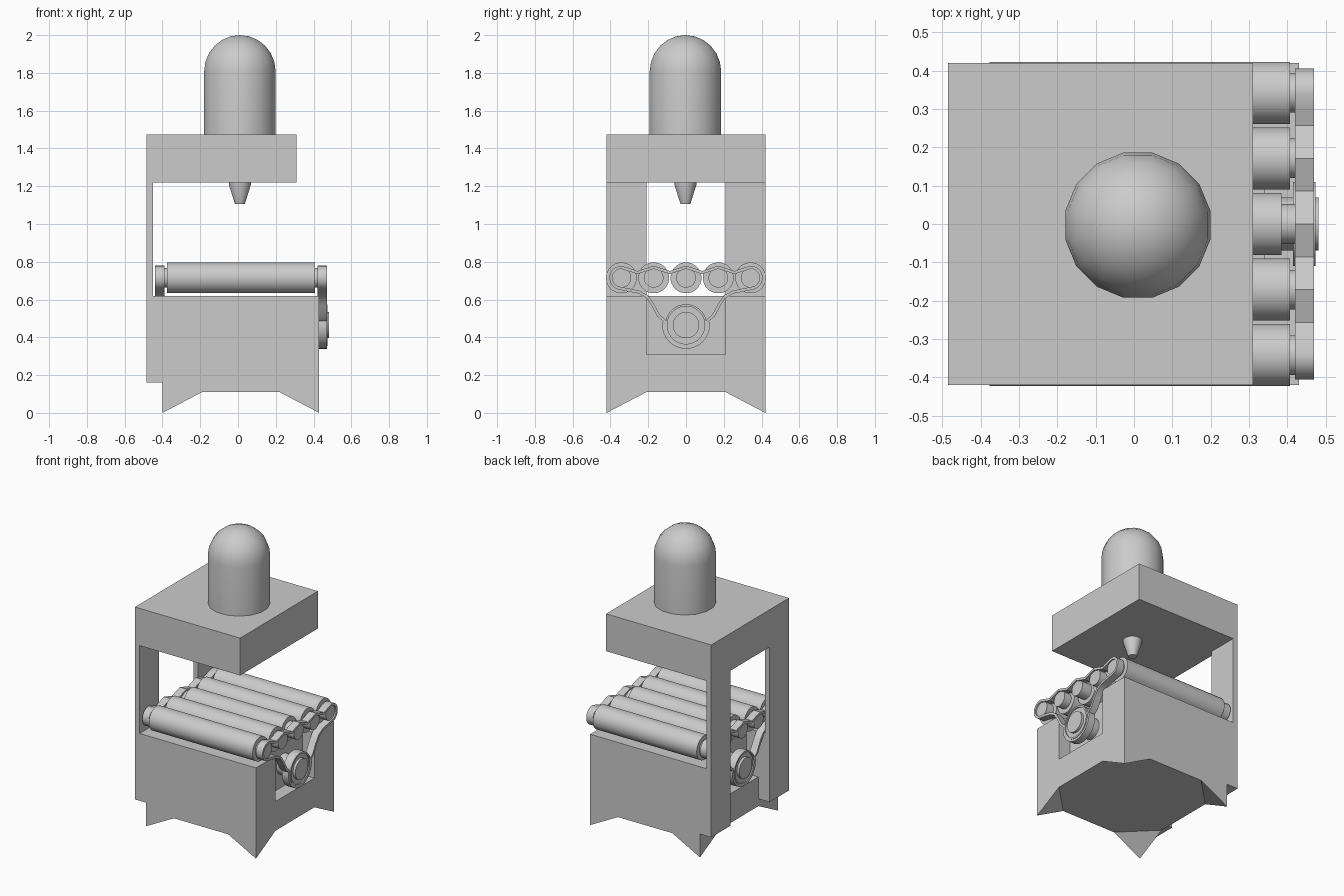
import bpy, bmesh, math
from mathutils import Vector, Matrix

if "Cube" in bpy.data.objects:
    bpy.data.objects.remove(bpy.data.objects["Cube"])

CX = 0.015  # middle of the conveyor bed


def finish(name, bm, smooth=False):
    bmesh.ops.recalc_face_normals(bm, faces=bm.faces[:])
    me = bpy.data.meshes.new(name)
    bm.to_mesh(me)
    bm.free()
    ob = bpy.data.objects.new(name, me)
    bpy.context.collection.objects.link(ob)
    if smooth:
        bpy.ops.object.select_all(action='DESELECT')
        ob.select_set(True)
        bpy.context.view_layer.objects.active = ob
        bpy.ops.object.shade_smooth_by_angle(angle=math.radians(35))
    return ob


def box(name, x, y, z):
    bm = bmesh.new()
    bmesh.ops.create_cube(bm, size=1)
    for v in bm.verts:
        v.co = Vector([(a + b) / 2 + c * (b - a) for c, (a, b) in zip(v.co, (x, y, z))])
    return finish(name, bm)


def lathe(name, profile, sides, mat):
    # rings of (radius, height); radius 0 closes to a point
    bm = bmesh.new()
    rings = []
    for r, h in profile:
        if r == 0:
            rings.append([bm.verts.new((0, 0, h))] * sides)
        else:
            rings.append([bm.verts.new((r * math.cos(a), r * math.sin(a), h))
                          for a in [2 * math.pi * (i + .5) / sides for i in range(sides)]])
    for lo, hi in zip(rings, rings[1:]):
        for i in range(sides):
            j = (i + 1) % sides
            q = list(dict.fromkeys([lo[i], lo[j], hi[j], hi[i]]))
            bm.faces.new(q)
    for r in (rings[0], rings[-1]):
        if r[0] is not r[1]:
            bm.faces.new(r)
    bmesh.ops.transform(bm, matrix=mat, verts=bm.verts[:])
    return finish(name, bm, True)


def x_lathe(name, profile, y, z, sides=24, s=1):
    # turned part along x, heights measured from the middle, flipped by s
    m = Matrix.Translation((CX, y, z)) @ Matrix.Rotation(s * math.pi / 2, 4, 'Y')
    return lathe(name, profile, sides, m)


# base with four pointed corner feet
x0, x1, Y, zb, zt = -0.40, 0.43, 0.42, 0.11, 0.62
bm = bmesh.new()
corners = [Vector(c) for c in ((x0, -Y, 0), (x1, -Y, 0), (x1, Y, 0), (x0, Y, 0))]
foot = [bm.verts.new(c) for c in corners]
top = [bm.verts.new(c + Vector((0, 0, zt))) for c in corners]
nxt, prv = [], []
for i, c in enumerate(corners):
    for lst, k in ((nxt, (i + 1) % 4), (prv, i - 1)):
        d = (corners[k] - c).normalized()
        lst.append(bm.verts.new(c + d * 0.21 + Vector((0, 0, zb))))
bm.faces.new(top)
bm.faces.new([v for p in zip(prv, nxt) for v in p])
for i in range(4):
    j = (i + 1) % 4
    bm.faces.new([foot[i], nxt[i], prv[j], foot[j], top[j], top[i]])
    bm.faces.new([foot[i], prv[i], nxt[i]])
base = finish("base", bm)

# drive recess in each end of the base
for s, side in ((1, "right"), (-1, "left")):
    xs = sorted((CX + s * 0.325, CX + s * 0.6))
    cut = box("recess_cutter_" + side, xs, (-0.21, 0.21), (0.31, 0.8))
    cut.hide_render = True
    cut.hide_viewport = False
    cut.display_type = 'WIRE'
    mod = base.modifiers.new("recess_" + side, 'BOOLEAN')
    mod.operation = 'DIFFERENCE'
    mod.solver = 'EXACT'
    mod.object = cut
    bpy.context.view_layer.objects.active = base
    bpy.ops.object.modifier_apply(modifier=mod.name)
    bpy.data.objects.remove(cut)

# rear columns, thicker where they meet the base
for s, side in ((1, "back"), (-1, "front")):
    bm = bmesh.new()
    prof = [(-0.485, 0.16), (-0.40, 0.16), (-0.40, 0.62), (-0.45, 0.62), (-0.45, 1.22), (-0.485, 1.22)]
    f = bm.faces.new([bm.verts.new((x, s * 0.21, z)) for x, z in prof])
    g = bmesh.ops.extrude_face_region(bm, geom=[f])
    bmesh.ops.translate(bm, vec=(0, s * 0.21, 0),
                        verts=[v for v in g['geom'] if isinstance(v, bmesh.types.BMVert)])
    if not any(abs(fc.normal.y) > .9 and abs(fc.calc_center_median().y) < .22 for fc in bm.faces):
        bm.faces.new([v for v in bm.verts if abs(v.co.y) < .22])
    finish("column_" + side, bm)

# overhanging head, domed tank and nozzle
box("head", (-0.485, 0.31), (-0.42, 0.42), (1.22, 1.475))
R = 0.193
dome = [(R, 1.46), (R, 1.807)]
dome += [(R * math.cos(a), 1.807 + R * math.sin(a)) for a in [math.pi / 2 * k / 6 for k in range(1, 6)]]
lathe("domed_tank", dome + [(0, 2.0)], 16, Matrix.Translation((0.01, -0.003, 0)))
lathe("nozzle", [(0.027, 1.107), (0.06, 1.21), (0.06, 1.23)], 16, Matrix.Translation((0.01, -0.003, 0)))

# conveyor rollers with narrower end shafts
RZ = 0.715
for i in range(5):
    half = 0.37 if i == 2 else 0.392
    x_lathe(f"roller_{i + 1}",
            [(0.052, -0.445), (0.052, -half), (0.082, -half), (0.082, half), (0.052, half), (0.052, 0.445)],
            (i - 2) * 0.171, RZ)


def arc(cy, cz, r, a0, a1, n):
    return [(cy + r * math.cos(t), cz + r * math.sin(t))
            for t in [math.radians(a0 + (a1 - a0) * k / n) for k in range(n + 1)]]


# belt centre line, going round clockwise from the top of the far left shaft
top_run = []
for i in range(1, 16):
    y = -0.342 + i * 0.684 / 16
    top_run.append((y, 0.757 + 0.014 * math.cos(2 * math.pi * y / 0.171)))
drop = [(0.25, 0.64), (0.205, 0.615), (0.175, 0.57), (0.145, 0.515)]
path = arc(-0.342, RZ, 0.056, 255, 90, 9) + top_run + arc(0.342, RZ, 0.056, 90, -75, 9)
path += drop + arc(0, 0.465, 0.118, 12, -192, 18) + [(-y, z) for y, z in reversed(drop)]


def belt(name, s):
    bm = bmesh.new()
    n = len(path)
    rows = []
    for i in range(n):
        p = Vector(path[i])
        t = (Vector(path[(i + 1) % n]) - Vector(path[i - 1])).normalized()
        nrm = Vector((-t.y, t.x)) * 0.008
        rows.append([bm.verts.new((CX + s * d, q.x, q.y))
                     for d, q in ((0.405, p + nrm), (0.455, p + nrm), (0.455, p - nrm), (0.405, p - nrm))])
    for i in range(n):
        a, b = rows[i], rows[(i + 1) % n]
        for k in range(4):
            bm.faces.new([a[k], a[(k + 1) % 4], b[(k + 1) % 4], b[k]])
    finish(name, bm, True)


# belts and drive pulleys at both ends
for s, side in ((1, "right"), (-1, "left")):
    belt("belt_" + side, s)
    x_lathe("pulley_" + side, [(0.07, 0.32), (0.07, 0.40), (0.111, 0.40), (0.111, 0.458), (0.10, 0.458),
                               (0.10, 0.45), (0.07, 0.45), (0.07, 0.467)], 0, 0.465, 24, s)
